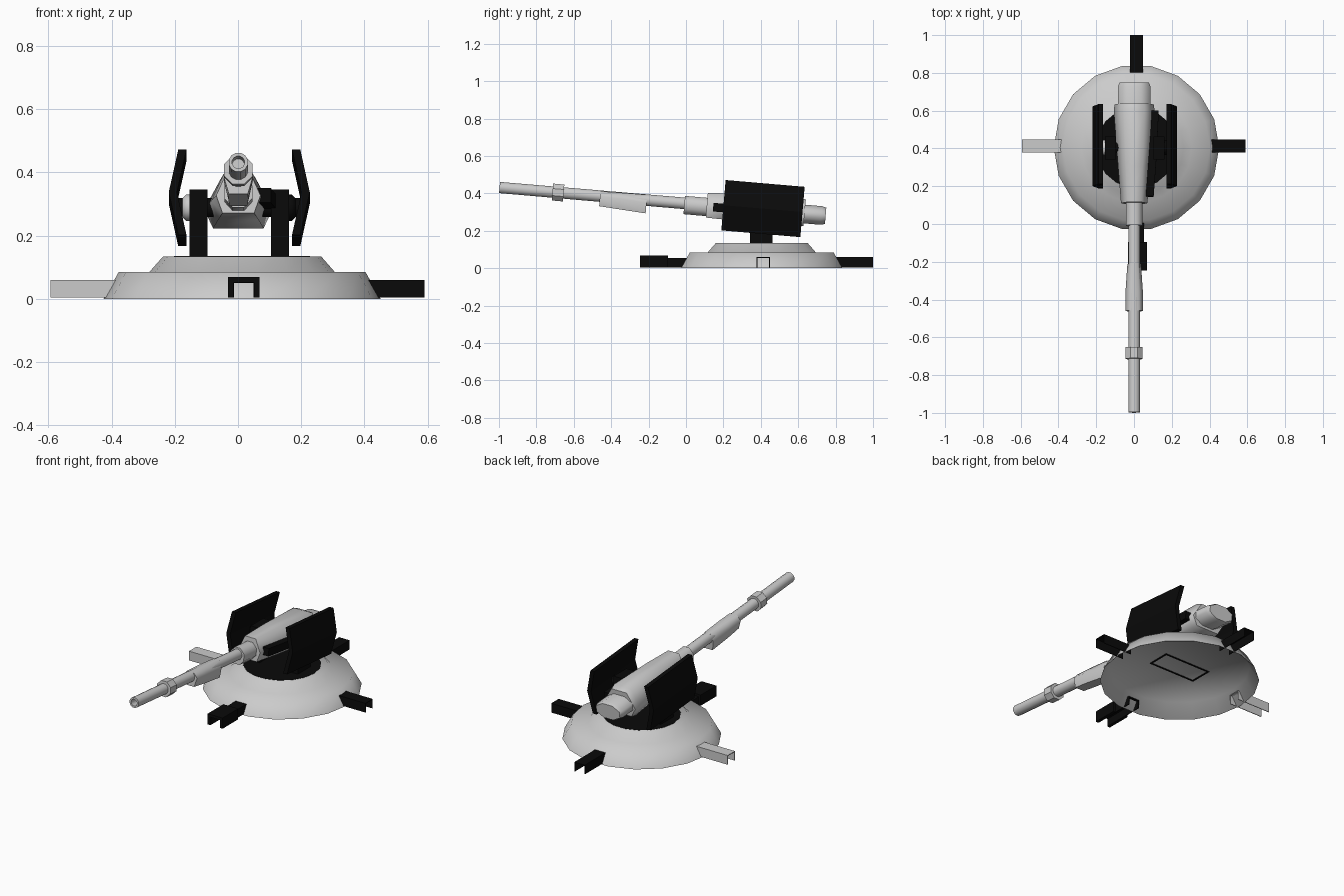
import bpy, bmesh
from math import sin, cos, pi, radians
from mathutils import Matrix, Vector

if "Cube" in bpy.data.objects:
    bpy.data.objects.remove(bpy.data.objects["Cube"])

dark = bpy.data.materials.new("dark_metal")
dark.diffuse_color = (0.003, 0.003, 0.003, 1)
dark.use_nodes = True
dark.node_tree.nodes["Principled BSDF"].inputs["Base Color"].default_value = dark.diffuse_color

CX, CY = 0.013, 0.405                      # base centre
PIV = Vector((0.001, 0.41, 0.311))         # elevation pivot
TILT = (Matrix.Translation(PIV) @ Matrix.Rotation(radians(-4.9), 4, 'X')
        @ Matrix.Translation((0, -PIV.y, 0)))   # gun frame: y along bore, z=0 on axis


def loft(name, sections, mat=None, xf=None, smooth=None):
    """Skin a list of equal-length point rings and cap both ends."""
    bm = bmesh.new()
    rings = [[bm.verts.new(p) for p in s] for s in sections]
    n = len(rings[0])
    bm.faces.new(rings[0])
    bm.faces.new(rings[-1])
    for a, b in zip(rings, rings[1:]):
        for i in range(n):
            j = (i + 1) % n
            bm.faces.new((a[i], a[j], b[j], b[i]))
    bmesh.ops.recalc_face_normals(bm, faces=bm.faces)
    me = bpy.data.meshes.new(name)
    bm.to_mesh(me)
    bm.free()
    if xf:
        me.transform(xf)
    if mat:
        me.materials.append(mat)
    ob = bpy.data.objects.new(name, me)
    bpy.context.collection.objects.link(ob)
    if smooth:
        bpy.ops.object.select_all(action='DESELECT')
        ob.select_set(True)
        bpy.context.view_layer.objects.active = ob
        bpy.ops.object.shade_smooth_by_angle(angle=radians(smooth))
    return ob


def ring_z(r, z, n=18):
    return [(CX + r * cos(2 * pi * i / n), CY + r * sin(2 * pi * i / n), z) for i in range(n)]


def ring_y(y, rx, rz, n, zc=0.0):
    return [(rx * cos(2 * pi * (i + .5) / n), y, zc + rz * sin(2 * pi * (i + .5) / n))
            for i in range(n)]


def hexa(y, top_w, top, mid_w, mid, bot_w, bot):
    return [(top_w, y, top), (mid_w, y, mid), (bot_w, y, bot),
            (-bot_w, y, bot), (-mid_w, y, mid), (-top_w, y, top)]


def prism_y(pts, y0, y1):
    return [[(x, y, z) for x, z in pts] for y in (y0, y1)]


def box(name, x, y, z, mat=None, xf=None):
    pts = [(x[0], z[0]), (x[1], z[0]), (x[1], z[1]), (x[0], z[1])]
    return loft(name, prism_y(pts, *y), mat, xf)


# Stepped round base: thin skirt, hollow underneath up to the shelf
loft("base", [ring_z(r, z) for r, z in
              ((0.386, 0.082), (0.435, 0), (0.438, 0), (0.39, 0.085), (0.293, 0.085), (0.25, 0.134))],
     smooth=75)

# Dark turntable disc
loft("turntable", [ring_z(0.215, 0.12), ring_z(0.215, 0.1355)], dark)

# Rectangular hatch outline on the underside
for s in (-1, 1):
    yy, xx = CY + s * 0.065, CX + s * 0.15
    box("hatch_long_edge", (CX - 0.155, CX + 0.155), (yy - 0.005, yy + 0.005), (0.079, 0.084), dark)
    box("hatch_short_edge", (xx - 0.005, xx + 0.005), (CY - 0.065, CY + 0.065), (0.079, 0.084), dark)


# Four inverted channel feet, modelled pointing to -y then turned
def channel(name, w, h, t, r0, r1, angle, mat, shift=0.0):
    zb = 0.004
    pts = [(-w, zb), (-w, h), (w, h), (w, zb), (w - t, zb), (w - t, h - t), (t - w, h - t), (t - w, zb)]
    xf = (Matrix.Translation((CX, CY, 0)) @ Matrix.Rotation(radians(angle), 4, 'Z')
          @ Matrix.Translation((shift, 0, 0)))
    loft(name, prism_y(pts, -r0, -r1), mat, xf)


channel("front_foot", 0.036, 0.055, 0.005, 0.385, 0.645, 0, dark, shift=0.005)
channel("front_foot_sleeve", 0.05, 0.069, 0.017, 0.5, 0.65, 0, dark, shift=0.005)
channel("right_foot", 0.035, 0.06, 0.004, 0.385, 0.577, 90, dark, shift=0.008)
channel("back_foot", 0.035, 0.06, 0.004, 0.385, 0.595, 180, dark)
channel("left_foot", 0.035, 0.06, 0.004, 0.385, 0.606, 270, None, shift=-0.008)

# Yoke posts, trunnions and bent side shields
to_x = Matrix.Rotation(radians(90), 4, 'Z')
for s, side in ((-1, "left"), (1, "right")):
    c = 0.004 + s * 0.129
    turn = to_x if s < 0 else to_x.inverted()
    box(side + "_post", (c - 0.029, c + 0.029), (0.342, 0.462), (0.125, 0.345), dark)
    hub = Matrix.Translation((0.003 + s * 0.075, 0.405, 0.288)) @ turn
    loft(side + "_trunnion", [ring_y(0, 0.03, 0.03, 10), ring_y(0.13, 0.03, 0.03, 10)],
         dark, hub, smooth=40)
    cap = Matrix.Translation((0.003 + s * 0.155, 0.405, 0.288)) @ turn
    loft(side + "_trunnion_cap",
         [ring_y(0, 0.042, 0.042, 10), ring_y(0.012, 0.042, 0.042, 10), ring_y(0.026, 0.028, 0.028, 10)],
         dark if s > 0 else None, cap, smooth=75)
    zc = 0.008
    sh = [(0.167, zc + 0.135), (0.193, zc + 0.135), (0.223, zc),
          (0.193, zc - 0.135), (0.167, zc - 0.135), (0.197, zc)]
    loft(side + "_shield", prism_y([(0.003 + s * x, z) for x, z in sh], 0.199, 0.623), dark, TILT)

# Hollow barrel
loft("barrel", [ring_y(y, r, r, 12) for y, r in
                ((0.05, 0.032), (-1.002, 0.031), (-1.002, 0.02), (-0.9, 0.02))], None, TILT, smooth=40)

# Muzzle collar
loft("barrel_collar", [ring_y(-0.718, 0.049, 0.049, 8), ring_y(-0.658, 0.049, 0.049, 8)], None, TILT)

# Fore-end wedge hung under the barrel
loft("fore_end", [hexa(-0.463, 0.025, 0.026, 0.046, 0, 0.03, -0.054),
                  hexa(-0.36, 0.025, 0.028, 0.046, -0.004, 0.032, -0.061),
                  hexa(-0.212, 0.02, 0.029, 0.036, -0.015, 0.028, -0.071)],
     None, TILT, smooth=70)

# Barrel sleeve in front of the receiver
loft("barrel_sleeve", [ring_y(-0.01, 0.048, 0.053, 8, -0.009), ring_y(0.13, 0.048, 0.053, 8, -0.009)],
     None, TILT, smooth=70)

# Tapered receiver body
loft("receiver", [hexa(0.11, 0.036, 0.066, 0.07, -0.01, 0.05, -0.066),
                  hexa(0.3, 0.044, 0.078, 0.085, -0.01, 0.064, -0.07),
                  hexa(0.6, 0.055, 0.086, 0.108, -0.012, 0.08, -0.072),
                  hexa(0.635, 0.05, 0.075, 0.104, -0.012, 0.075, -0.066)], None, TILT, smooth=70)

# Rounded breech at the rear
loft("breech", [ring_y(y, rx, rz, 8, -0.002) for y, rx, rz in
                ((0.6, 0.094, 0.054), (0.725, 0.094, 0.054), (0.748, 0.085, 0.047))],
     None, TILT, smooth=70)

# Dark feed box along the right flank
loft("feed_box", [[(x0, y, -0.03), (x1, y, -0.03), (x1, y, 0.016), (x0, y, 0.016)]
                  for y, x0, x1 in ((0.145, 0.05, 0.103), (0.35, 0.06, 0.118), (0.6, 0.075, 0.13))],
     dark, TILT)
